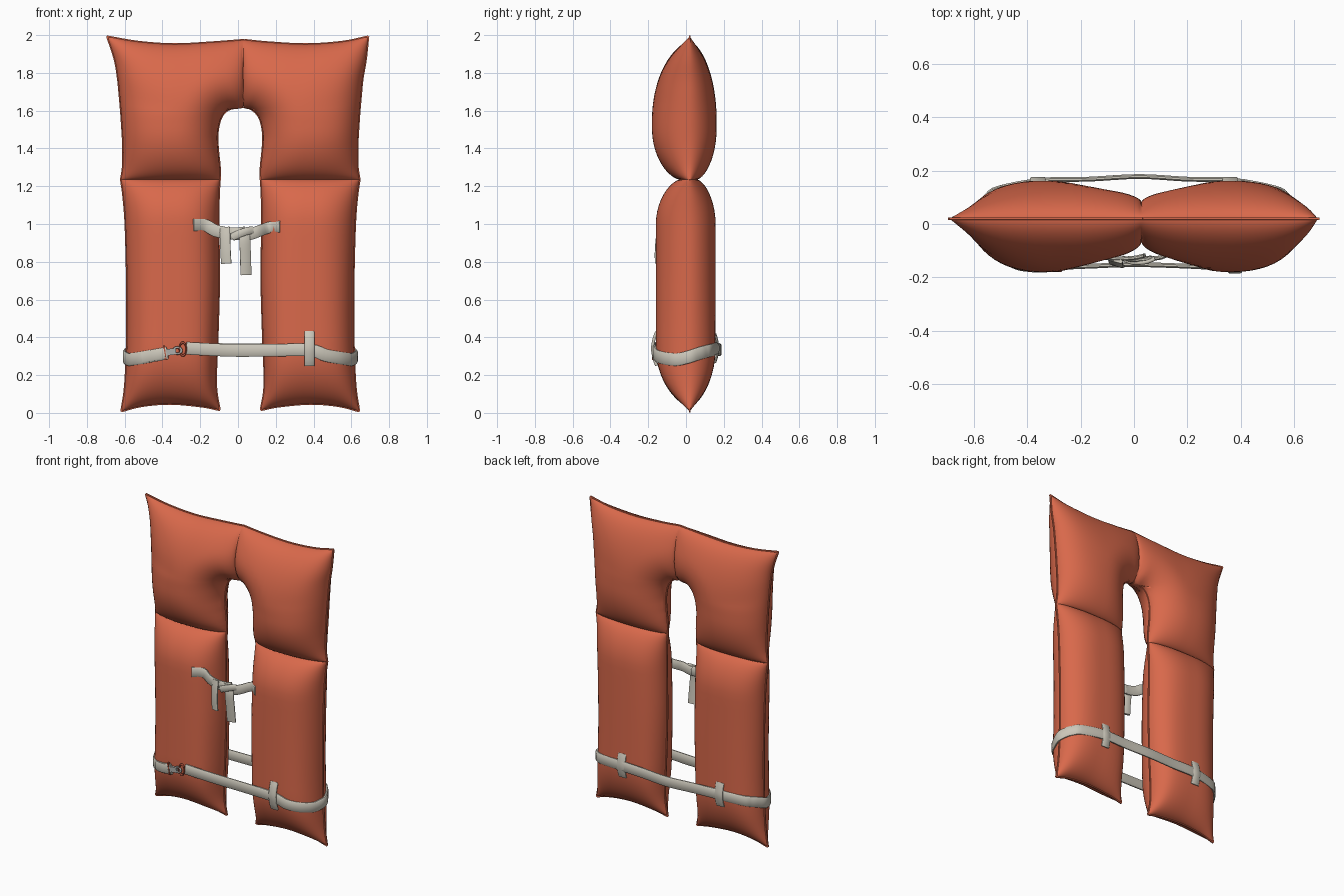
import bpy, bmesh, math
from mathutils import Vector

if "Cube" in bpy.data.objects:
    bpy.data.objects.remove(bpy.data.objects["Cube"])

CX, SEAM_Y = 0.012, 0.02      # mirror line of the cushions, depth of the edge seam


def material(name, rgb):
    m = bpy.data.materials.new(name)
    m.diffuse_color = (*rgb, 1)
    m.use_nodes = True
    m.node_tree.nodes["Principled BSDF"].inputs["Base Color"].default_value = m.diffuse_color
    return m


RED = material("orange red fabric", (0.69, 0.14, 0.07))
WEB = material("off white webbing", (0.60, 0.57, 0.49))
METAL = material("grey metal", (0.42, 0.42, 0.40))
RUST = material("rust red buckle", (0.45, 0.09, 0.05))


def finish(bm, name, mat, angle=50):
    me = bpy.data.meshes.new(name)
    bm.to_mesh(me)
    bm.free()
    me.materials.append(mat)
    for p in me.polygons:
        p.use_smooth = True
    me.set_sharp_from_angle(angle=math.radians(angle))
    ob = bpy.data.objects.new(name, me)
    bpy.context.collection.objects.link(ob)
    return ob


def at(pts, t):
    """Point on a smooth curve through pts, t in 0..1"""
    n = len(pts) - 1
    i = min(int(t * n), n - 1)
    f = t * n - i
    b, c = Vector(pts[i]), Vector(pts[i + 1])
    a = Vector(pts[i - 1]) if i else 2 * b - c
    d = Vector(pts[i + 2]) if i + 2 <= n else 2 * c - b
    return 0.5 * (2 * b + (c - a) * f + (2 * a - 5 * b + 4 * c - d) * f * f
                  + (3 * b - a - 3 * c + d) * f ** 3)


def puff(d, r, power=.52):
    """Rounded rise of a cushion at distance d from its edge"""
    t = min(max(d / r, 0), 1)
    return (1 - (1 - t) ** 2) ** power


def ribbon(name, pts, width, thick, mat, across=(0, 0, 1), steps=4):
    """Strap with a rounded flat section swept along a smooth path"""
    n = (len(pts) - 1) * steps
    path = [at(pts, i / n) for i in range(n + 1)]
    bm, rings = bmesh.new(), []
    for i, p in enumerate(path):
        t = (path[min(i + 1, n)] - path[max(i - 1, 0)]).normalized()
        w = Vector(across)
        w = (w - t * w.dot(t)).normalized()
        m = t.cross(w)
        ring = []
        for a, b in ((-1, -.4), (-.8, -1), (.8, -1), (1, -.4), (1, .4), (.8, 1), (-.8, 1), (-1, .4)):
            ring.append(bm.verts.new(p + w * a * width / 2 + m * b * thick / 2))
        rings.append(ring)
    for r, q in zip(rings, rings[1:]):
        for k in range(8):
            bm.faces.new((r[k], r[(k + 1) % 8], q[(k + 1) % 8], q[k]))
    bm.faces.new(rings[0])
    bm.faces.new(rings[-1])
    bmesh.ops.recalc_face_normals(bm, faces=bm.faces)
    return finish(bm, name, mat)


def cushion(name, sx, inner, outer, bottom, top, depth, front, back, nu=28, nv=42):
    """Puffed panel between four edge curves: front and back sheets meeting at the seam"""
    bm = bmesh.new()
    ease = lambda k, n: (1 - math.cos(math.pi * k / n)) / 2
    i0, i1, o0, o1 = (Vector(p) for p in (inner[0], inner[-1], outer[0], outer[-1]))
    for face, thick in ((-1, front), (1, back)):
        grid = []
        for j in range(nv + 1):
            v, row = ease(j, nv), []
            for i in range(nu + 1):
                u = ease(i, nu)
                p = ((1 - v) * at(bottom, u) + v * at(top, u) + (1 - u) * at(inner, v) + u * at(outer, v)
                     - (1 - v) * ((1 - u) * i0 + u * o0) - v * ((1 - u) * i1 + u * o1))
                y = SEAM_Y + face * thick * depth(u, v, p.x, p.y)
                row.append(bm.verts.new((CX + sx * p.x, y, p.y)))
            grid.append(row)
        for j in range(nv):
            for i in range(nu):
                q = [grid[j][i], grid[j][i + 1], grid[j + 1][i + 1], grid[j + 1][i]]
                bm.faces.new(q if face * sx < 0 else q[::-1])
    bmesh.ops.remove_doubles(bm, verts=bm.verts, dist=0.0002)
    return finish(bm, name, RED, 100)


CREASE = 1.235
LOW_IN = [(.108, .014), (.128, .15), (.12, .4), (.112, .7), (.115, 1.0), (.113, 1.15), (.108, CREASE)]
LOW_OUT = [(.63, .008), (.61, .15), (.60, .4), (.60, .7), (.608, 1.0), (.62, 1.15), (.632, CREASE)]
LOW_BOT = [(.108, .014), (.2, .033), (.37, .048), (.52, .036), (.63, .008)]
LOW_TOP = [(.108, CREASE), (.37, CREASE), (.632, CREASE)]


def low_shape(d_in, d_out, d_bot, d_top):
    return (puff(d_in, .22) * puff(d_out, .22) * puff(d_bot, .3, .6)
            * (.29 + .71 * puff(d_top, .24, .65)))


def low_depth(u, v, x, z):
    return low_shape(u * .5, (1 - u) * .5, z - at(LOW_BOT, u).y if v > 0 else 0, CREASE - z)


for sx, side, corner in ((-1, "left", .705), (1, "right", .678)):
    s = sx * .016
    # lower chest cushion
    cushion(side + "_lower_cushion", sx, LOW_IN, LOW_OUT, LOW_BOT, LOW_TOP, low_depth, .18, .137)
    # upper cushion with half of the neck arch
    inn = [(.108, CREASE), (.108, 1.3), (.118, 1.4), (.12, 1.48), (.102, 1.56),
           (.062, 1.605), (s, 1.62), (s, 1.72), (s, 1.85), (s * 1.3, 1.975)]
    out = [(.632, CREASE), (.622, 1.3), (.62, 1.38), (.622, 1.45), (.627, 1.53),
           (.632, 1.6), (.639, 1.68), (.648, 1.77), (.665, 1.87), (corner, 1.993)]
    top = [(s * 1.3, 1.975), (.15, 1.962), (.35, 1.952), (.54, 1.965), (corner, 1.993)]
    arch = [at(inn, k / 60 * 6 / 9) for k in range(61)]

    def up_depth(u, v, x, z):
        if v > .9999 or (u < 1e-6 and v <= 6 / 9):
            return 0
        near = min((a - Vector((x, z))).length for a in arch)
        to_seam = math.hypot(x - s, max(0, 1.62 - z))
        return (puff((1 - u) * .55, .28) * puff(at(top, u).y - z, .4, .57) * puff(near, .22)
                * (.53 + .47 * puff(to_seam, .28)) * (.26 + .74 * puff(z - CREASE, .27, .62)))

    cushion(side + "_upper_cushion", sx, inn, out, LOW_TOP, top, up_depth, .2, .142)
    # raised seam piping round the edges
    for part, pts in (("lower_outer", LOW_OUT), ("lower_inner", LOW_IN), ("bottom", LOW_BOT),
                      ("upper_outer", out), ("neck", inn[:7]), ("top", top)):
        ribbon(f"{side}_{part}_piping", [(CX + sx * x, SEAM_Y, z) for x, z in pts],
               .010, .010, RED, (0, 1, 0), 5)


def on_cushion(sx, r, face, z, lift=.007):
    """Point just off the lower cushion surface"""
    d = low_shape(r - .113, .605 - r, z - .03, CREASE - z) * (.18 if face < 0 else .137)
    return (CX + sx * r, SEAM_Y + face * (d + lift), z)


# waist belt: from the clip, round the left side, across the back, round the right to the front
wrap = ((.45, .305), (.52, .292), (.565, .285), (.593, .283))
back_wrap = ((.593, .315), (.565, .324), (.52, .332), (.36, .342))
belt = [on_cushion(-1, .385, -1, .317)] + [on_cushion(-1, r, -1, z) for r, z in wrap]
belt += [(CX - .613, SEAM_Y, .298)]
belt += [on_cushion(-1, r, 1, z) for r, z in back_wrap]
belt += [(-.17, .168, .338), (.02, .178, .334), (.2, .168, .338)]
belt += [on_cushion(1, r, 1, z) for r, z in reversed(back_wrap)]
belt += [(CX + .613, SEAM_Y, .298)]
belt += [on_cushion(1, r, -1, z) for r, z in reversed(wrap)]
belt += [on_cushion(1, .37, -1, .332), (.2, -.158, .332), (0, -.152, .33), (-.14, -.157, .335),
         on_cushion(-1, .285, -1, .342)]
ribbon("waist_belt", belt, .066, .018, WEB)
# doubled belt end behind the clip
ribbon("belt_end_fold", [on_cushion(-1, r, -1, z, .015) for r, z in ((.40, .317), (.45, .307), (.52, .294))],
       .06, .012, WEB)

# belt keeper loops
ribbon("front_keeper_loop", [(.378, -.155, .25), (.378, -.168, .285), (.378, -.177, .34),
                             (.378, -.168, .395), (.378, -.155, .43)], .054, .016, WEB, (1, 0, 0))
for x, side in ((-.36, "left"), (.36, "right")):
    ribbon(side + "_back_keeper_loop", [(x, .152, .265), (x, .162, .295), (x, .17, .342),
                                        (x, .162, .39), (x, .153, .42)], .058, .014, WEB, (1, 0, 0))


def box(name, loc, size, mat, tilt=0):
    bpy.ops.mesh.primitive_cube_add(size=1, location=loc, rotation=(0, tilt, 0))
    ob = bpy.context.object
    ob.name, ob.scale = name, size
    ob.data.materials.append(mat)


def ring(name, loc, radius, wire, mat, scale):
    bpy.ops.mesh.primitive_torus_add(location=loc, rotation=(math.pi / 2, 0, 0), major_radius=radius,
                                     minor_radius=wire, major_segments=20, minor_segments=8)
    ob = bpy.context.object
    ob.name, ob.scale = name, scale
    ob.data.materials.append(mat)
    bpy.ops.object.shade_smooth()


# snap clip and ring
box("belt_slide", (-.388, -.172, .318), (.010, .014, .078), RUST, -.12)
box("clip_body", (-.354, -.173, .323), (.052, .016, .034), METAL, -.12)
ring("clip_hook", (-.32, -.174, .33), .017, .006, METAL, (1.2, 1, 1))
ring("belt_ring", (-.292, -.174, .338), .031, .006, RUST, (.6, 1.1, 1))

# chest tie: two straps, knot and hanging tails
ribbon("left_tie", [on_cushion(-1, .248, -1, .995, .005), on_cushion(-1, .185, -1, .993, .006),
                    (-.12, -.125, .965), (-.06, -.13, .952), (.0, -.127, .95), (.04, -.118, .955)],
       .064, .016, WEB)
ribbon("right_tie", [on_cushion(1, .212, -1, .985, .005), on_cushion(1, .155, -1, .982, .006),
                     (.11, -.122, .962), (.06, -.13, .945), (.0, -.135, .945), (-.04, -.127, .95)],
       .06, .016, WEB)
ribbon("tie_knot", [(-.03, -.138, .93), (0, -.146, .945), (.045, -.143, .962), (.08, -.13, .968)],
       .04, .014, WEB)
ribbon("left_tie_tail", [(-.07, -.135, .982), (-.068, -.146, .93), (-.066, -.152, .86), (-.062, -.152, .79)],
       .056, .014, WEB, (1, -.3, 0))
ribbon("right_tie_tail", [(.034, -.132, .96), (.036, -.142, .91), (.04, -.136, .82), (.042, -.128, .73)],
       .058, .014, WEB, (1, .15, 0))
